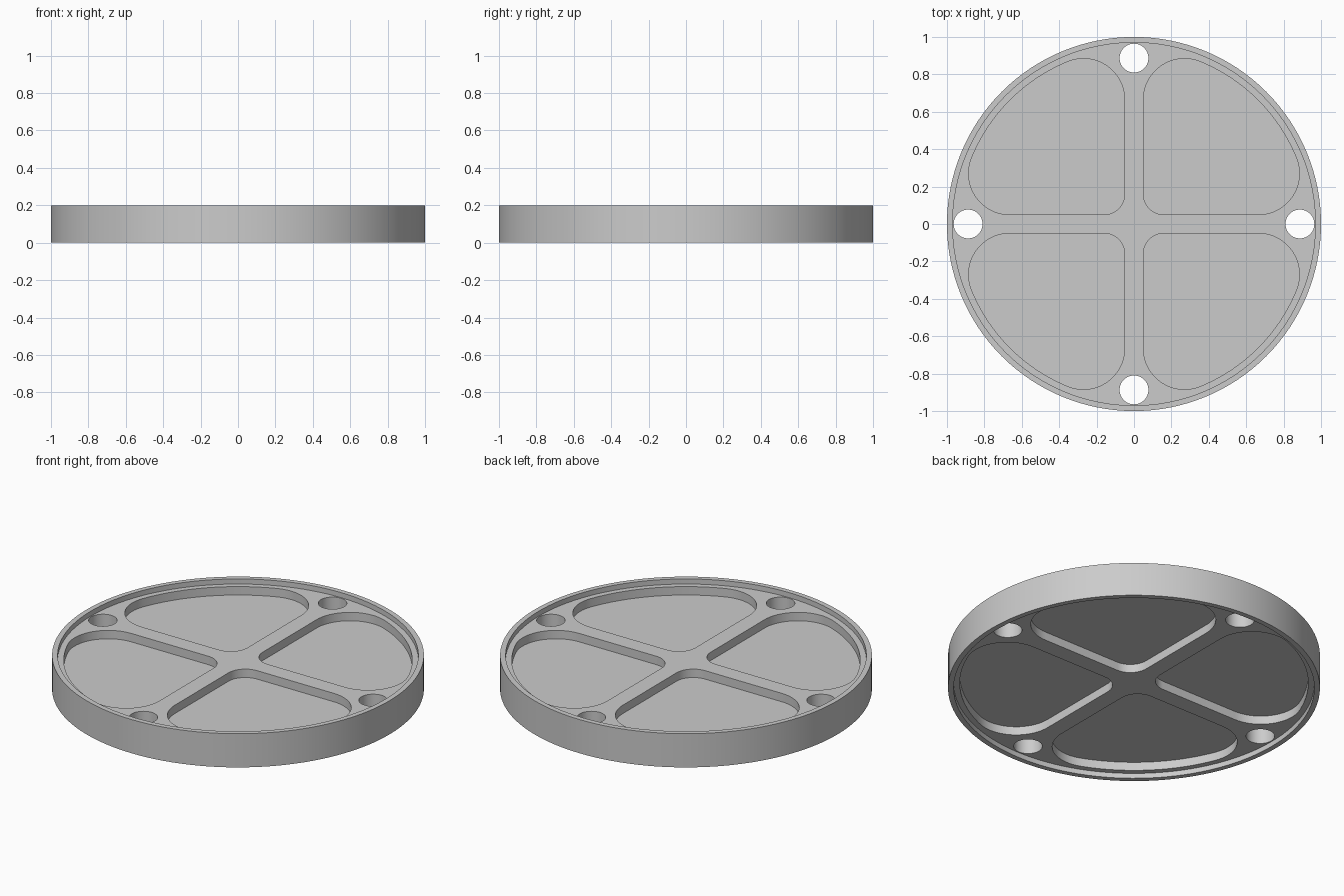
import bpy, bmesh, math
from mathutils import Vector

old = bpy.data.objects.get("Cube")
if old:
    bpy.data.objects.remove(old, do_unlink=True)

HEIGHT, RIM_INNER = 0.2, 0.97
RIM_STEP, POCKET_DEPTH = 0.03, 0.05
HOLE_CENTRE, HOLE_RADIUS = 0.887, 0.077
RIB_HALF, INNER_FILLET, OUTER_FILLET, POCKET_RADIUS = 0.05, 0.11, 0.22, 0.937

grey = bpy.data.materials.new("plain grey")
grey.use_nodes = True
colour = (0.6, 0.6, 0.6, 1)
grey.diffuse_color = colour
grey.node_tree.nodes["Principled BSDF"].inputs["Base Color"].default_value = colour


def arc(cx, cy, radius, start, end, steps):
    """Points along an arc, angles in radians."""
    angles = [start + (end - start) * i / steps for i in range(steps + 1)]
    return [(cx + radius * math.cos(a), cy + radius * math.sin(a)) for a in angles]


def prism(name, outline, low, high):
    """Upright solid with the given counter-clockwise outline."""
    bm = bmesh.new()
    base = bm.faces.new([bm.verts.new((x, y, low)) for x, y in outline])
    top = bmesh.ops.extrude_face_region(bm, geom=[base])["geom"]
    verts = [v for v in top if isinstance(v, bmesh.types.BMVert)]
    bmesh.ops.translate(bm, verts=verts, vec=Vector((0, 0, high - low)))
    bmesh.ops.recalc_face_normals(bm, faces=bm.faces)
    mesh = bpy.data.meshes.new(name)
    bm.to_mesh(mesh)
    bm.free()
    obj = bpy.data.objects.new(name, mesh)
    bpy.context.collection.objects.link(obj)
    mesh.materials.append(grey)
    return obj


def circle(radius, steps, cx=0, cy=0):
    return arc(cx, cy, radius, 0, math.tau, steps)[:-1]


def turned(outline, quarter):
    c, s = [(1, 0), (0, 1), (-1, 0), (0, -1)][quarter]
    return [(x * c - y * s, x * s + y * c) for x, y in outline]


# Rounded quarter pocket: inner corner, two big outer corners, rim arc
near = RIB_HALF + OUTER_FILLET
far = math.sqrt((POCKET_RADIUS - OUTER_FILLET) ** 2 - near ** 2)
lean = math.atan2(near, far)
inner = RIB_HALF + INNER_FILLET
pocket = (arc(inner, inner, INNER_FILLET, math.pi, 1.5 * math.pi, 12)
          + arc(far, near, OUTER_FILLET, -math.pi / 2, lean, 20)
          + arc(0, 0, POCKET_RADIUS, lean, math.pi / 2 - lean, 32)[1:-1]
          + arc(near, far, OUTER_FILLET, math.pi / 2 - lean, math.pi, 20))

disc = prism("ribbed_disc", circle(1, 128), 0, HEIGHT)
cutters = []

# Shallow recess inside the rim and four pockets, on both faces
for side, low, step, floor in (("top", HEIGHT + 0.1, HEIGHT - RIM_STEP,
                                HEIGHT - RIM_STEP - POCKET_DEPTH),
                               ("bottom", -0.1, RIM_STEP, RIM_STEP + POCKET_DEPTH)):
    cutters.append(prism(side + "_recess_cutter", circle(RIM_INNER, 128),
                         min(low, step), max(low, step)))
    for q in range(4):
        cutters.append(prism(side + "_pocket_cutter", turned(pocket, q),
                             min(low, floor), max(low, floor)))

# Through holes at the rib ends
for q in range(4):
    hole = circle(HOLE_RADIUS, 40, HOLE_CENTRE)
    cutters.append(prism("hole_cutter", turned(hole, q), -0.2, HEIGHT + 0.2))

bpy.ops.object.select_all(action='DESELECT')
bpy.context.view_layer.objects.active = disc
disc.select_set(True)
for cutter in cutters:
    cutter.hide_render = True
    mod = disc.modifiers.new("cut", 'BOOLEAN')
    mod.operation = 'DIFFERENCE'
    mod.solver = 'EXACT'
    mod.object = cutter
    bpy.ops.object.modifier_apply(modifier=mod.name)
    bpy.data.objects.remove(cutter, do_unlink=True)

bpy.ops.object.shade_smooth_by_angle(angle=math.radians(30))
